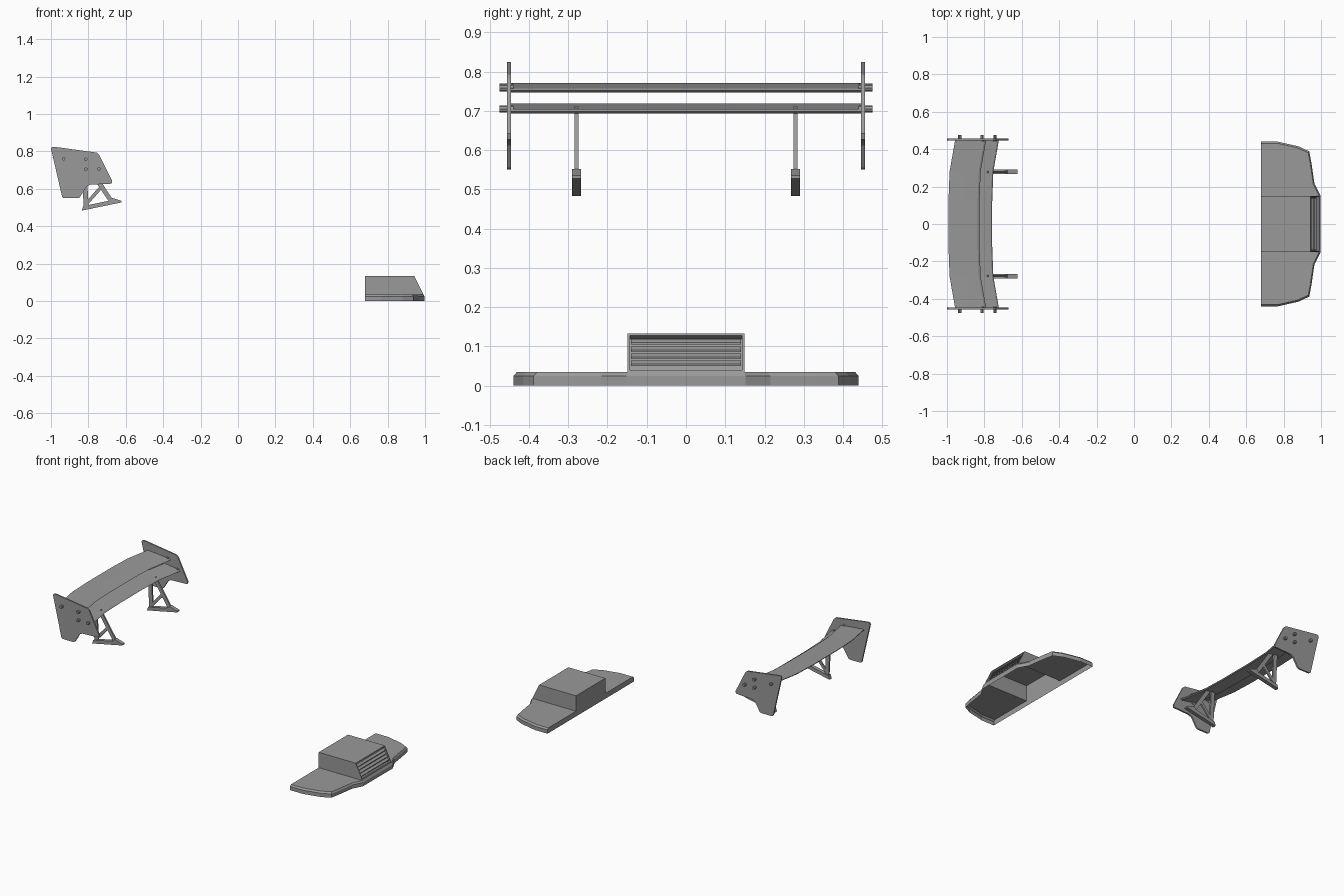
import bpy, bmesh, math
from mathutils import Vector

cube = bpy.data.objects.get("Cube")
if cube:
    bpy.data.objects.remove(cube, do_unlink=True)

grey = bpy.data.materials.new("plain grey")
grey.use_nodes = True
COLOR = (0.32, 0.32, 0.32, 1)
grey.diffuse_color = COLOR
grey.node_tree.nodes["Principled BSDF"].inputs["Base Color"].default_value = COLOR


def finish(name, bm, mirror=False, recalc=True):
    if recalc:
        bmesh.ops.recalc_face_normals(bm, faces=bm.faces)
    me = bpy.data.meshes.new(name)
    bm.to_mesh(me)
    bm.free()
    me.materials.append(grey)
    ob = bpy.data.objects.new(name, me)
    bpy.context.collection.objects.link(ob)
    if mirror:
        mod = ob.modifiers.new("mirror", 'MIRROR')
        mod.use_axis = (False, True, False)
    return ob


def loft(name, rings, mirror=False):
    """Skin a row of equal closed rings and cap both ends."""
    bm = bmesh.new()
    rows = [[bm.verts.new(p) for p in ring] for ring in rings]
    n = len(rows[0])
    for a, b in zip(rows, rows[1:]):
        for i in range(n):
            j = (i + 1) % n
            bm.faces.new((a[i], a[j], b[j], b[i]))
    bm.faces.new(rows[0])
    bm.faces.new(rows[-1])
    return finish(name, bm, mirror)


def plate(name, profile, y0, y1, mirror=True):
    return loft(name, [[(x, y, z) for x, z in profile] for y in (y0, y1)], mirror)


def strut(name, a, b, width, y0, y1):
    a, b = Vector(a), Vector(b)
    side = (b - a).orthogonal().normalized() * width / 2
    plate(name, [a + side, b + side, b - side, a - side], y0, y1)


# Wing blades: thin cambered section swept back towards the tips
SECTION = [(0, .005), (.06, .011), (.5, .018), (1, .025),
           (1, .021), (.5, .009), (.06, 0)]
STATIONS = [(-.446, .035), (-.28, .006), (-.12, 0), (.12, 0), (.28, .006), (.446, .035)]


def blade(name, front, chord, z0):
    loft(name, [[(front + shift - t * chord, y, z0 + h) for t, h in SECTION]
                for y, shift in STATIONS])


blade("upper_blade", -.826, .166, .746)
blade("lower_blade", -.758, .115, .693)

# End plates and their bolts
plate("end_plate", [(-1, .815), (-.995, .823), (-.98, .824), (-.755, .793), (-.742, .782),
                    (-.672, .642), (-.676, .627), (-.79, .622), (-.81, .612),
                    (-.845, .555), (-.855, .55), (-.932, .55), (-.94, .556)], .446, .456)
for x, z in [(-.932, .76), (-.813, .758), (-.813, .705), (-.743, .705)]:
    ring = [(x + .009 * math.cos(k * math.pi / 4), z + .009 * math.sin(k * math.pi / 4))
            for k in range(8)]
    plate("bolt", ring, .44, .475)

# Truss supports under the blades
plate("support_foot", [(-.836, .483), (-.622, .527), (-.622, .535),
                       (-.676, .552), (-.69, .536), (-.828, .507)], .267, .291)
strut("support_rear_leg", (-.812, .5), (-.822, .704), .026, .274, .284)
strut("support_front_leg", (-.682, .54), (-.79, .704), .024, .274, .284)
strut("support_brace", (-.81, .52), (-.735, .605), .018, .274, .284)

# Splitter: open-bottomed shell, half modelled and mirrored
BACK, BOX_TOP, DECK = .68, .133, .034
OUTLINE = [(BACK, 0), (BACK, .152), (BACK, .44), (.77, .44), (.88, .415), (.937, .388),
           (.948, .33), (.965, .215), (.998, .152), (.998, 0)]


def inset(x, y):
    return BACK + (x - BACK) * .98, y * .98


bm = bmesh.new()
low = [bm.verts.new((x, y, 0)) for x, y in OUTLINE]
mid = [bm.verts.new((x, y, .024)) for x, y in OUTLINE]
top = [bm.verts.new((*inset(x, y), DECK)) for x, y in OUTLINE]
for a, b in ((low, mid), (mid, top)):
    for i in range(len(a) - 1):
        bm.faces.new((a[i], a[i + 1], b[i + 1], b[i]))
bm.faces.new(top[1:-1])

# Raised duct housing on the splitter
half, front_low = inset(0, .152)[1], inset(.998, 0)[0]
front_top = .943
r0, r1 = (bm.verts.new((BACK, y, BOX_TOP)) for y in (0, half))
f0, f1 = (bm.verts.new((front_top, y, BOX_TOP)) for y in (0, half))
bm.faces.new((top[0], top[1], r1, r0))
bm.faces.new((r0, r1, f1, f0))
bm.faces.new((top[1], top[-2], f1, r1))
finish("splitter", bm, mirror=True)

# Duct front: frame with a recessed panel
bm = bmesh.new()
corners = [(front_low, -half, DECK), (front_low, half, DECK),
           (front_top, half, BOX_TOP), (front_top, -half, BOX_TOP)]
face = bm.faces.new([bm.verts.new(p) for p in corners])
bm.normal_update()
bmesh.ops.inset_region(bm, faces=[face], thickness=.008, use_boundary=True)
bmesh.ops.inset_region(bm, faces=[face], thickness=.0005, depth=-.02, use_boundary=True)
finish("duct_frame", bm, recalc=False)

# Horizontal slats in the duct
for k in range(4):
    z = .05 + k * .018
    x = front_low + (front_top - front_low) * (z - DECK) / (BOX_TOP - DECK)
    plate("duct_slat", [(x - .006, z), (x - .02, z + .010), (x - .02, z + .014),
                        (x - .006, z + .005)], -half + .009, half - .009, mirror=False)
